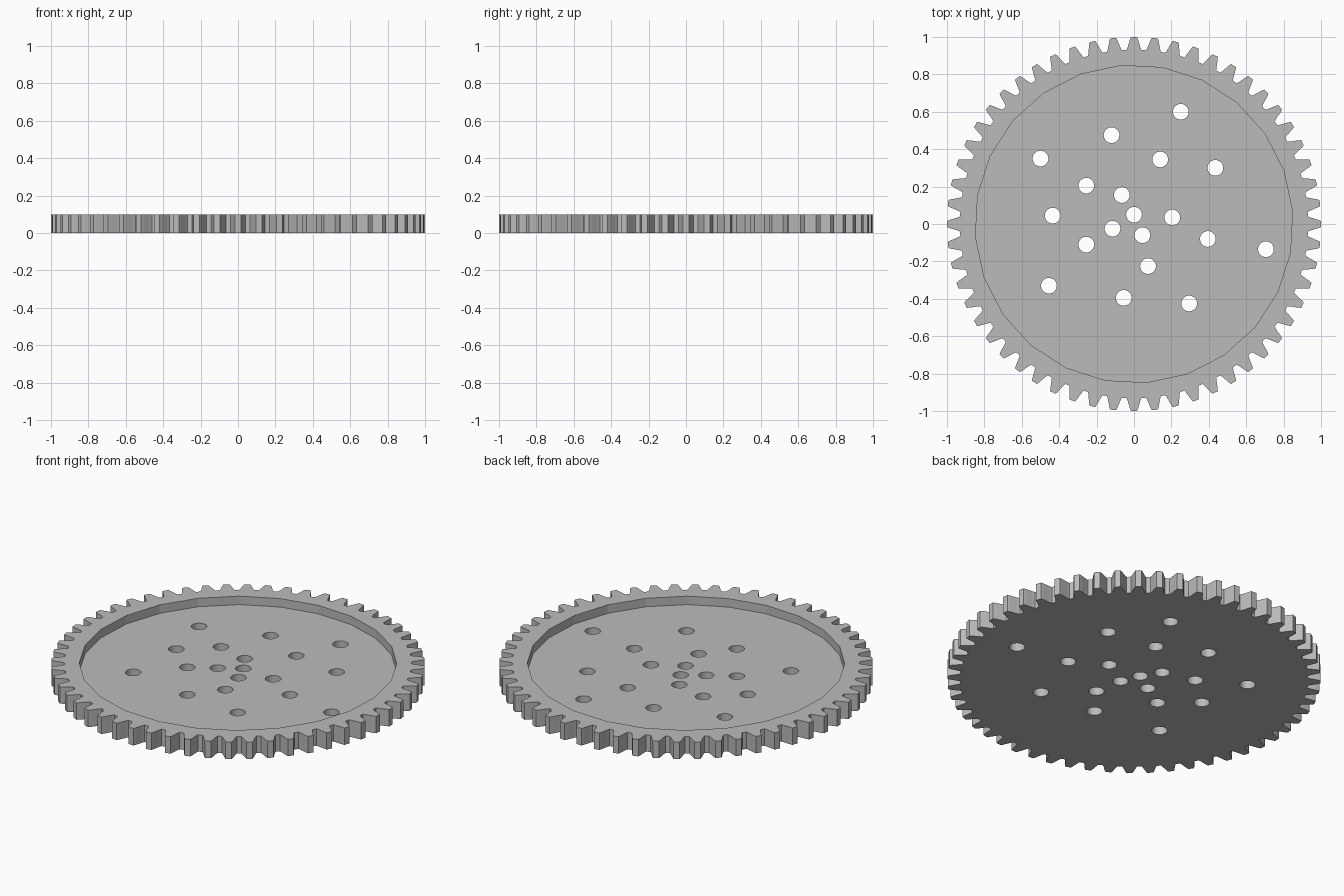
import bpy, bmesh
from math import pi, sin, cos, radians

cube = bpy.data.objects.get("Cube")
if cube:
    bpy.data.objects.remove(cube, do_unlink=True)

TEETH, THICK, FLOOR = 56, 0.1, 0.05
HOLE_R, RECESS_R = 0.042, 0.85
HOLES = [(.25, .6), (-.12, .475), (.14, .345), (.435, .3), (-.5, .35),
         (-.255, .205), (-.065, .155), (0, .05), (.205, .035), (-.115, -.025),
         (.045, -.06), (-.435, .045), (-.255, -.11), (.395, -.08),
         (.705, -.135), (.075, -.225), (-.055, -.395), (-.455, -.33),
         (.295, -.425)]
# Half tooth: radius and half width, from root to tip
TOOTH = [(.93, .04), (.945, .034), (.965, .028), (.985, .022), (1, .016)]

grey = bpy.data.materials.new("plain grey")
grey.use_nodes = True
grey.diffuse_color = (.5, .5, .5, 1)
grey.node_tree.nodes["Principled BSDF"].inputs["Base Color"].default_value = (.5, .5, .5, 1)


def prism(bm, outline, z0, z1):
    """Extrude a closed outline between two heights."""
    face = bm.faces.new([bm.verts.new((x, y, z0)) for x, y in outline])
    top = bmesh.ops.extrude_face_region(bm, geom=[face])["geom"]
    for v in top:
        if isinstance(v, bmesh.types.BMVert):
            v.co.z = z1


def circle(cx, cy, r, sides, turn=0):
    return [(cx + r * cos(2 * pi * i / sides + turn),
             cy + r * sin(2 * pi * i / sides + turn)) for i in range(sides)]


def make(name, prisms):
    bm = bmesh.new()
    for p in prisms:
        prism(bm, *p)
    bmesh.ops.recalc_face_normals(bm, faces=bm.faces[:])
    mesh = bpy.data.meshes.new(name)
    bm.to_mesh(mesh)
    bm.free()
    mesh.materials.append(grey)
    obj = bpy.data.objects.new(name, mesh)
    bpy.context.scene.collection.objects.link(obj)
    return obj


# Toothed disc
outline = []
half = [(r, -w) for r, w in TOOTH] + [(r, w) for r, w in reversed(TOOTH)]
for i in range(TEETH):
    a = 2 * pi * i / TEETH
    outline += [(r * cos(a) - w * sin(a), r * sin(a) + w * cos(a)) for r, w in half]
gear = make("gear_wheel", [(outline, 0, THICK)])

# Cutters for the shallow recess and the drilled holes
recess = make("recess_cutter",
              [(circle(0, 0, RECESS_R, 24, radians(4.6)), FLOOR, 2 * THICK)])
drills = make("hole_cutter",
              [(circle(x, y, HOLE_R, 32), -THICK, 2 * THICK) for x, y in HOLES])
for cutter in (recess, drills):
    cut = gear.modifiers.new(cutter.name, 'BOOLEAN')
    cut.operation, cut.solver, cut.object = 'DIFFERENCE', 'EXACT', cutter

# Apply the cuts and discard the cutters
bpy.context.view_layer.update()
graph = bpy.context.evaluated_depsgraph_get()
result = bpy.data.meshes.new_from_object(gear.evaluated_get(graph))
gear.modifiers.clear()
gear.data = result
for cutter in (recess, drills):
    bpy.data.objects.remove(cutter, do_unlink=True)
